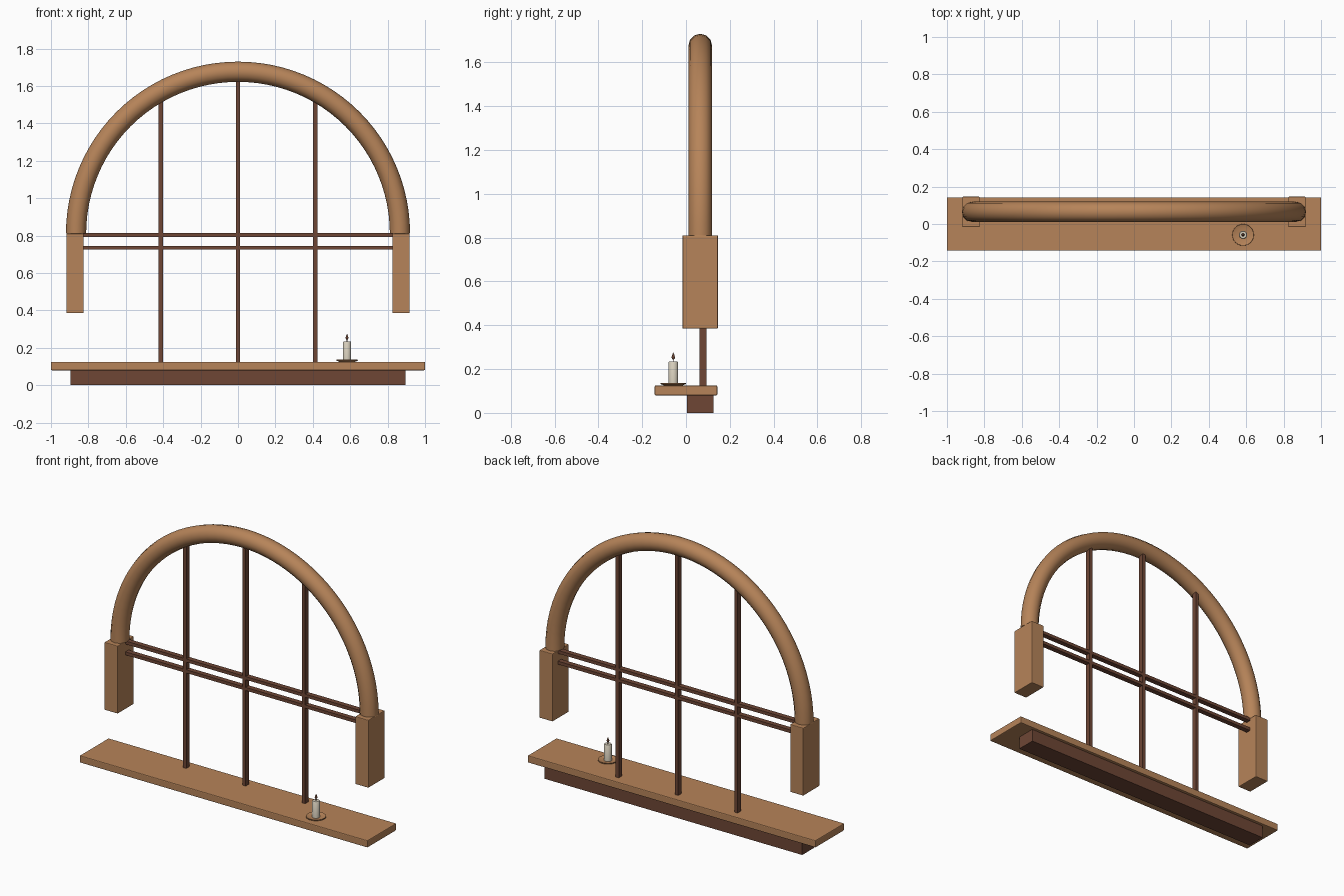
import bpy
import bmesh
import math
from mathutils import Matrix

cube = bpy.data.objects.get("Cube")
if cube:
    bpy.data.objects.remove(cube, do_unlink=True)


def material(name, colour):
    mat = bpy.data.materials.new(name)
    mat.use_nodes = True
    mat.diffuse_color = (*colour, 1)
    mat.node_tree.nodes["Principled BSDF"].inputs["Base Color"].default_value = (*colour, 1)
    return mat


light_wood = material("light wood", (0.47, 0.23, 0.10))
dark_wood = material("dark wood", (0.157, 0.062, 0.036))
wax = material("candle wax", (0.68, 0.62, 0.50))


def finish(name, bm, mat, smooth=False):
    bmesh.ops.recalc_face_normals(bm, faces=bm.faces)
    mesh = bpy.data.meshes.new(name)
    bm.to_mesh(mesh)
    bm.free()
    mesh.materials.append(mat)
    obj = bpy.data.objects.new(name, mesh)
    bpy.context.collection.objects.link(obj)
    if smooth:
        bpy.ops.object.select_all(action="DESELECT")
        obj.select_set(True)
        bpy.context.view_layer.objects.active = obj
        bpy.ops.object.shade_smooth_by_angle(angle=math.radians(40))
    return obj


def box(name, x, y, z, mat, bevel=0):
    """Box spanning the given (low, high) ranges."""
    bm = bmesh.new()
    bmesh.ops.create_cube(bm, size=1)
    spans = (x, y, z)
    size = [b - a for a, b in spans]
    centre = [(a + b) / 2 for a, b in spans]
    bm.transform(Matrix.Translation(centre) @ Matrix.Diagonal((*size, 1)))
    obj = finish(name, bm, mat)
    if bevel:
        mod = obj.modifiers.new("soft edge", "BEVEL")
        mod.width = bevel
        mod.segments = 2
    return obj


def lathe(name, profile, x, y, mat, sides=24):
    """Turn a (radius, height) profile about a vertical axis."""
    bm = bmesh.new()
    verts = [bm.verts.new((r, 0, z)) for r, z in profile]
    edges = [bm.edges.new(pair) for pair in zip(verts, verts[1:])]
    bmesh.ops.spin(bm, geom=verts + edges, axis=(0, 0, 1), cent=(0, 0, 0),
                   angle=math.tau, steps=sides)
    bmesh.ops.remove_doubles(bm, verts=bm.verts, dist=1e-5)
    bm.transform(Matrix.Translation((x, y, 0)))
    return finish(name, bm, mat, smooth=True)


# Sill and the apron beneath it
box("sill", (-1, 1), (-0.143, 0.143), (0.08, 0.125), light_wood, 0.005)
box("apron", (-0.895, 0.895), (0.005, 0.125), (0, 0.081), dark_wood)

# Blocks that carry the arch
SPRING = 0.81
for side, s in (("left", 1), ("right", -1)):
    box(side + "_post", tuple(sorted((s * 0.825, s * 0.917))), (-0.016, 0.146),
        (0.385, SPRING), light_wood, 0.004)

# Round arch: a circle swept through half a turn
ARCH_R, TUBE_R, ARCH_Y = 0.866, 0.054, 0.065
bm = bmesh.new()
ring = bmesh.ops.create_circle(bm, cap_ends=False, segments=12, radius=TUBE_R)
bm.transform(Matrix.Translation((ARCH_R, ARCH_Y, SPRING)))
bmesh.ops.spin(bm, geom=bm.verts[:] + bm.edges[:], axis=(0, -1, 0),
               cent=(0, ARCH_Y, SPRING), angle=math.pi, steps=48)
bmesh.ops.holes_fill(bm, edges=[e for e in bm.edges if e.is_boundary])
finish("arch", bm, light_wood, smooth=True)

# Glazing bars: uprights reach just into the arch
BAR_Y = (0.061, 0.093)
for name, x in (("right", -0.413), ("middle", 0), ("left", 0.413)):
    top = SPRING + math.sqrt((ARCH_R - TUBE_R) ** 2 - x * x) + 0.012
    box(name + "_upright_bar", (x - 0.011, x + 0.011), BAR_Y, (0.12, top), dark_wood)
for name, z in (("lower", 0.735), ("upper", 0.803)):
    box(name + "_cross_bar", (-0.83, 0.83), BAR_Y, (z - 0.01, z + 0.01), dark_wood)

# Candle on its dish
CX, CY = 0.583, -0.058
lathe("candle_dish", [(0, 0.124), (0.04, 0.124), (0.058, 0.132), (0.057, 0.137),
                      (0.04, 0.131), (0, 0.131)], CX, CY, light_wood)
lathe("candle", [(0, 0.13), (0.022, 0.13), (0.022, 0.23), (0.019, 0.234), (0, 0.234)],
      CX, CY, wax)
lathe("wick", [(0, 0.232), (0.002, 0.232), (0.002, 0.25), (0, 0.25)], CX, CY, dark_wood, 8)
lathe("flame", [(0, 0.242), (0.006, 0.247), (0.008, 0.254), (0.005, 0.264), (0, 0.276)],
      CX, CY, dark_wood, 12)
